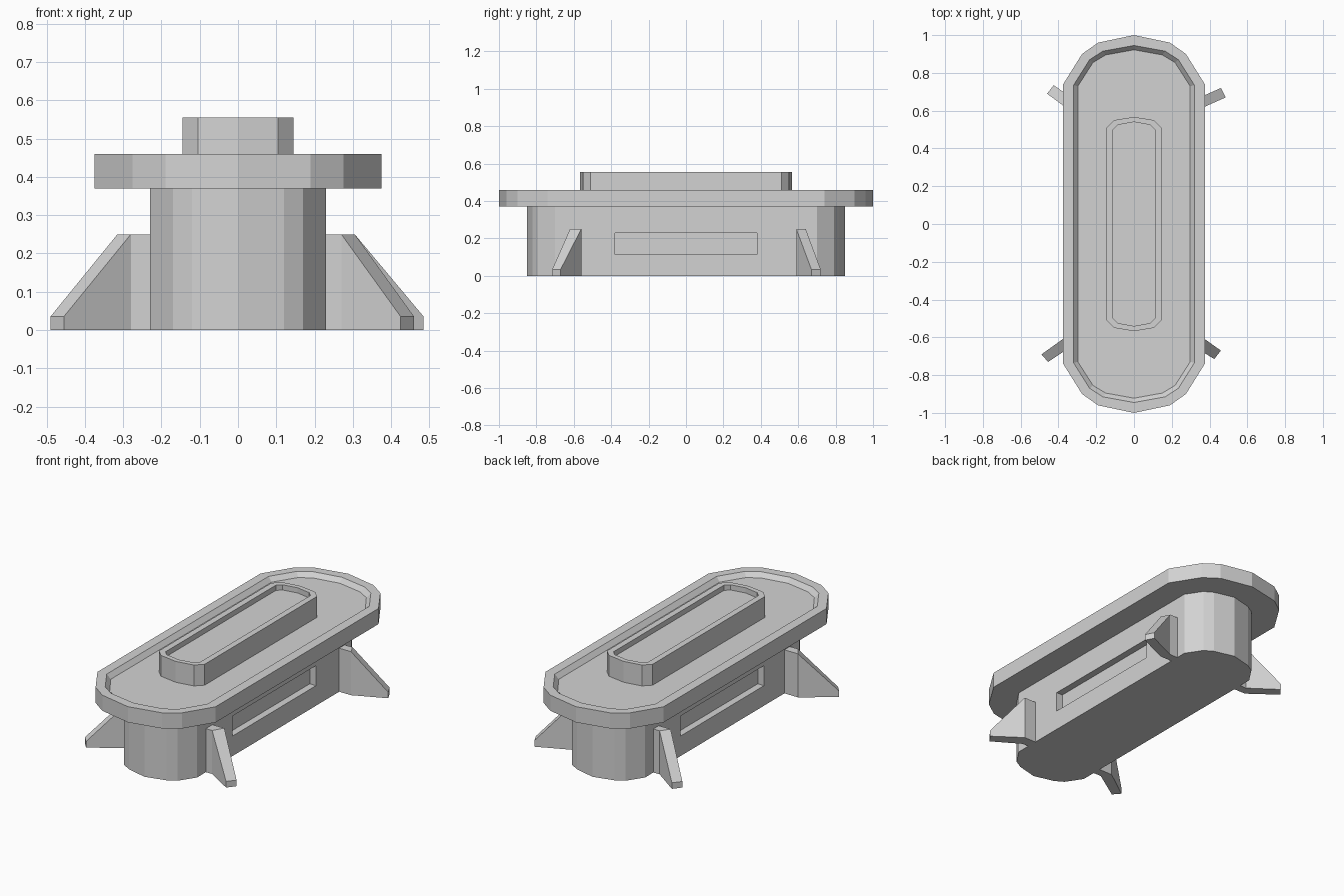
import bpy
import bmesh

old = bpy.data.objects.get("Cube")
if old:
    bpy.data.objects.remove(old, do_unlink=True)

GREY = (0.65, 0.65, 0.65, 1)
grey = bpy.data.materials.new("plain_grey")
grey.use_nodes = True
grey.diffuse_color = GREY
grey.node_tree.nodes["Principled BSDF"].inputs["Base Color"].default_value = GREY


def finish(name, bm):
    bmesh.ops.recalc_face_normals(bm, faces=bm.faces)
    mesh = bpy.data.meshes.new(name)
    bm.to_mesh(mesh)
    bm.free()
    mesh.materials.append(grey)
    obj = bpy.data.objects.new(name, mesh)
    bpy.context.collection.objects.link(obj)
    return obj


def outline(quarter):
    """Mirror a quarter outline (side to end tip) into a closed ring."""
    half = quarter + [(-x, y) for x, y in reversed(quarter[:-1])]
    return half + [(-x, -y) for x, y in half]


def loft(levels):
    """Join rings at the given heights and cap the first and last."""
    bm = bmesh.new()
    rings = [[bm.verts.new((x, y, z)) for x, y in outline(q)] for q, z in levels]
    for low, high in zip(rings, rings[1:]):
        for i in range(len(low)):
            bm.faces.new((low[i - 1], low[i], high[i], high[i - 1]))
    bm.faces.new(rings[0])
    bm.faces.new(rings[-1])
    bmesh.ops.recalc_face_normals(bm, faces=bm.faces)
    return bm


# Base body with a long recessed slot in each flat side
body = [(0.23, 0.70), (0.17, 0.79), (0.12, 0.82), (0, 0.85)]
bm = loft([(body, 0), (body, 0.37)])
for side in [f for f in bm.faces if abs(f.normal.x) > 0.99]:
    for x in (0.23, 0.19):
        bmesh.ops.inset_individual(bm, faces=[side], thickness=0.01)
        mid = side.calc_center_median()
        for v in side.verts:
            v.co = (x if mid.x > 0 else -x,
                    0.38 if v.co.y > 0 else -0.38,
                    0.23 if v.co.z > mid.z else 0.115)
finish("base_body", bm)

# Wide top plate with a raised rim
plate = [(0.375, 0.74), (0.275, 0.90), (0.19, 0.96), (0, 1)]
rim = [(0.32, 0.735), (0.235, 0.87), (0.165, 0.915), (0, 0.945)]
floor = [(0.297, 0.73), (0.217, 0.855), (0.15, 0.895), (0, 0.922)]
finish("top_plate", loft([(plate, 0.37), (plate, 0.46), (rim, 0.46), (floor, 0.435)]))

# Raised centre block with a shallow tray
block = [(0.145, 0.51), (0.105, 0.55), (0, 0.567)]
tray = [(0.11, 0.50), (0.085, 0.525), (0, 0.54)]
finish("centre_block", loft([(block, 0.43), (block, 0.555), (tray, 0.555), (tray, 0.525)]))


# Bent corner braces: a short root at the wall, then a sloping splayed fin
def brace(name, sx, sy, inner, outer):
    """inner and outer are the (bend, tip) points of the two sides."""
    bm = bmesh.new()
    columns = []
    for bend, tip in (inner, outer):
        column = []
        for (x, y), top in (((0.2, bend[1]), 0.25), (bend, 0.25), (tip, 0.035)):
            column.append([bm.verts.new((sx * x, sy * y, z)) for z in (0, top)])
        columns.append(column)
    a, b = columns
    for i in range(2):
        bm.faces.new((a[i][0], a[i + 1][0], a[i + 1][1], a[i][1]))
        bm.faces.new((b[i][0], b[i + 1][0], b[i + 1][1], b[i][1]))
        for k in (0, 1):
            bm.faces.new((a[i][k], a[i + 1][k], b[i + 1][k], b[i][k]))
    for i in (0, 2):
        bm.faces.new((a[i][0], a[i][1], b[i][1], b[i][0]))
    finish(name, bm)


brace("front_right_brace", -1, -1, ((0.315, 0.565), (0.49, 0.69)), ((0.28, 0.615), (0.455, 0.73)))
brace("front_left_brace", 1, -1, ((0.305, 0.56), (0.46, 0.67)), ((0.27, 0.62), (0.425, 0.715)))
brace("back_right_brace", -1, 1, ((0.305, 0.575), (0.46, 0.69)), ((0.27, 0.625), (0.425, 0.735)))
brace("back_left_brace", 1, 1, ((0.305, 0.59), (0.485, 0.67)), ((0.28, 0.64), (0.46, 0.72)))
